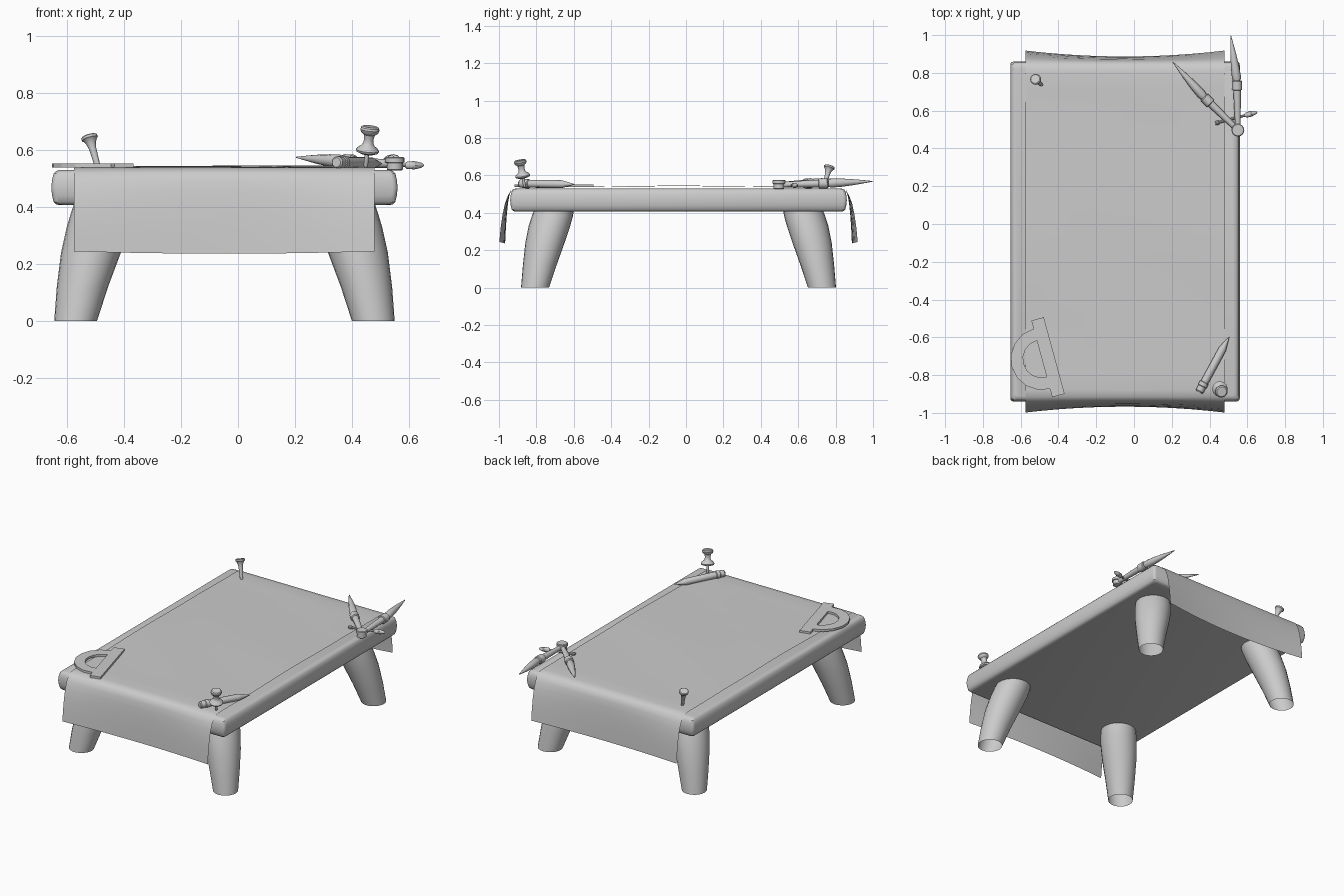
import bpy, bmesh
from math import sin, cos, pi, radians
from mathutils import Vector

if "Cube" in bpy.data.objects:
    bpy.data.objects.remove(bpy.data.objects["Cube"])

CX, CY = -0.0475, -0.04   # centre of the table


def finish(name, bm, angle=35):
    bmesh.ops.recalc_face_normals(bm, faces=bm.faces)
    me = bpy.data.meshes.new(name)
    bm.to_mesh(me)
    bm.free()
    ob = bpy.data.objects.new(name, me)
    bpy.context.collection.objects.link(ob)
    bpy.ops.object.select_all(action='DESELECT')
    ob.select_set(True)
    bpy.context.view_layer.objects.active = ob
    bpy.ops.object.shade_smooth_by_angle(angle=radians(angle))
    return ob


def skin(name, rings, caps=True, angle=35):
    """Bridge a list of closed point rings."""
    bm = bmesh.new()
    vs = [[bm.verts.new(p) for p in r] for r in rings]
    n = len(vs[0])
    for a, b in zip(vs, vs[1:]):
        for i in range(n):
            j = (i + 1) % n
            bm.faces.new((a[i], a[j], b[j], b[i]))
    if caps:
        bm.faces.new(vs[0][::-1])
        bm.faces.new(vs[-1])
    return finish(name, bm, angle)


def turned(name, p0, p1, profile, n=16):
    """Lathe a (fraction, radius) profile along the line p0-p1."""
    p0, p1 = Vector(p0), Vector(p1)
    q = (p1 - p0).to_track_quat('Z', 'Y')
    rings = [[p0.lerp(p1, t) + q @ Vector((r * cos(2 * pi * i / n), r * sin(2 * pi * i / n), 0))
              for i in range(n)] for t, r in profile]
    return skin(name, rings)


# table top: slightly bulging slab with rounded edges
def slab_ring(z, inset):
    hx, hy, r = 0.6075 - inset, 0.9 - inset, 0.018
    pts = []
    for k, (sx, sy) in enumerate(((1, 1), (-1, 1), (-1, -1), (1, -1))):
        for s in range(4):
            a = k * pi / 2 + s * pi / 6
            pts.append((CX + sx * (hx - r) + r * cos(a), CY + sy * (hy - r) + r * sin(a), z))
    return pts


skin("table_top", [slab_ring(z, d) for z, d in (
    (0.406, 0.03), (0.409, 0.017), (0.418, 0.008), (0.44, 0.003), (0.467, 0), (0.495, 0.003),
    (0.517, 0.008), (0.526, 0.017), (0.53, 0.03))])

# four splayed tapered legs, open at the ends
leg = ((0, .522, .767, .075), (.12, .498, .742, .09), (.24, .468, .714, .105),
       (.33, .442, .69, .111), (.38, .428, .675, .11), (.42, .418, .664, .106))
for sy, fb in ((-1, "front"), (1, "back")):
    for sx, lr in ((-1, "left"), (1, "right")):
        skin(f"{fb}_{lr}_leg", [[(CX + sx * ox + r * cos(i * pi / 12), CY + sy * oy + r * sin(i * pi / 12), z)
                                 for i in range(24)] for z, ox, oy, r in leg], caps=False)

# paper sheet draped over both ends: (y offset, z, flare at the corners)
half = [(.15, .543, 0), (.3, .541, 0), (.45, .54, 0), (.6, .538, 0), (.75, .538, 0), (.84, .538, 0),
        (.875, .533, 0), (.895, .518, .002), (.905, .49, .008), (.912, .45, .016), (.918, .39, .023),
        (.923, .32, .028), (.927, .236, .031)]
path = [(-y, z, -f) for y, z, f in half[::-1]] + [(0, .544, 0)] + half
bm = bmesh.new()
cols = 12
grid = []
for y, z, f in path:
    row = []
    for c in range(cols + 1):
        u = 2 * c / cols - 1
        zz = z + (0.008 * u * u if z < 0.3 else 0)
        if abs(y) < 0.8:
            zz += 0.0015 * sin(3 * u + 9 * y)
        row.append(bm.verts.new((CX + u * 0.527, CY + y + f * u * u, zz)))
    grid.append(row)
for a, b in zip(grid, grid[1:]):
    for c in range(cols):
        bm.faces.new((a[c], a[c + 1], b[c + 1], b[c]))
finish("paper_sheet", bm, 60)

# protractor: straight bar and half ring
O, D, N = Vector((-0.488, -0.714, 0)), Vector((0.263, -0.965, 0)), Vector((0.965, 0.263, 0))


def flat(d, n, z):
    return O + D * d + N * n + Vector((0, 0, z))


Z0, Z1 = 0.538, 0.552
skin("protractor_bar", [[flat(d, n, z) for d, n in ((-.21, 0), (.21, 0), (.21, .068), (-.21, .068))]
                        for z in (Z0, Z1)], angle=20)
skin("protractor_arc", [[flat(r * cos(a), -r * sin(a), z) for r, z in
                         ((.165, Z0), (.165, Z1), (.1, Z1), (.1, Z0))]
                        for a in [k * pi / 8 for k in range(9)]], angle=15)

# pencil with ferrule and eraser
turned("pencil", (0.345, -0.89, 0.556), (0.503, -0.598, 0.552),
       ((0, .017), (.02, .022), (.1, .022), (.11, .025), (.17, .025), (.18, .021),
        (.78, .021), (.8, .019), (.95, .006), (1, .002)), 12)

# push pin, tilted
turned("push_pin", (0.447, -0.862, 0.535), (0.464, -0.888, 0.682),
       ((0, .003), (.08, .008), (.33, .008), (.34, .022), (.38, .038), (.43, .041), (.48, .036), (.54, .024),
        (.6, .018), (.7, .017), (.8, .02), (.85, .03), (.92, .034), (.97, .032), (1, .026)))

# small nail, tilted
turned("nail", (-0.49, 0.737, 0.535), (-0.523, 0.768, 0.65),
       ((0, .008), (.1, .01), (.6, .013), (.75, .017), (.87, .024), (.9, .029), (.97, .029), (1, .024)))

# drawing compass: hinge, two arms with collars and points, adjusting screw
turned("compass_hinge", (0.55, 0.497, 0.528), (0.55, 0.497, 0.575),
       ((0, .024), (.06, .028), (.55, .028), (.6, .034), (.92, .034), (1, .03)))
for side, knee, tip in (("left", (0.37, 0.672, 0.558), (0.205, 0.858, 0.574)),
                        ("right", (0.545, 0.76, 0.558), (0.512, 0.997, 0.568))):
    turned(f"compass_{side}_arm", (0.55, 0.497, 0.55), knee,
           ((0, .014), (.2, .015), (.5, .018), (.8, .02), (.81, .027), (.98, .027), (1, .022)), 12)
    turned(f"compass_{side}_point", knee, tip,
           ((0, .02), (.08, .024), (.3, .022), (.6, .015), (.85, .007), (1, .002)), 12)
turned("compass_screw", (0.43, 0.533, 0.546), (0.652, 0.592, 0.546),
       ((0, .01), (.08, .012), (.1, .007), (.7, .007), (.74, .014), (.85, .015), (.95, .01), (1, .003)), 10)
